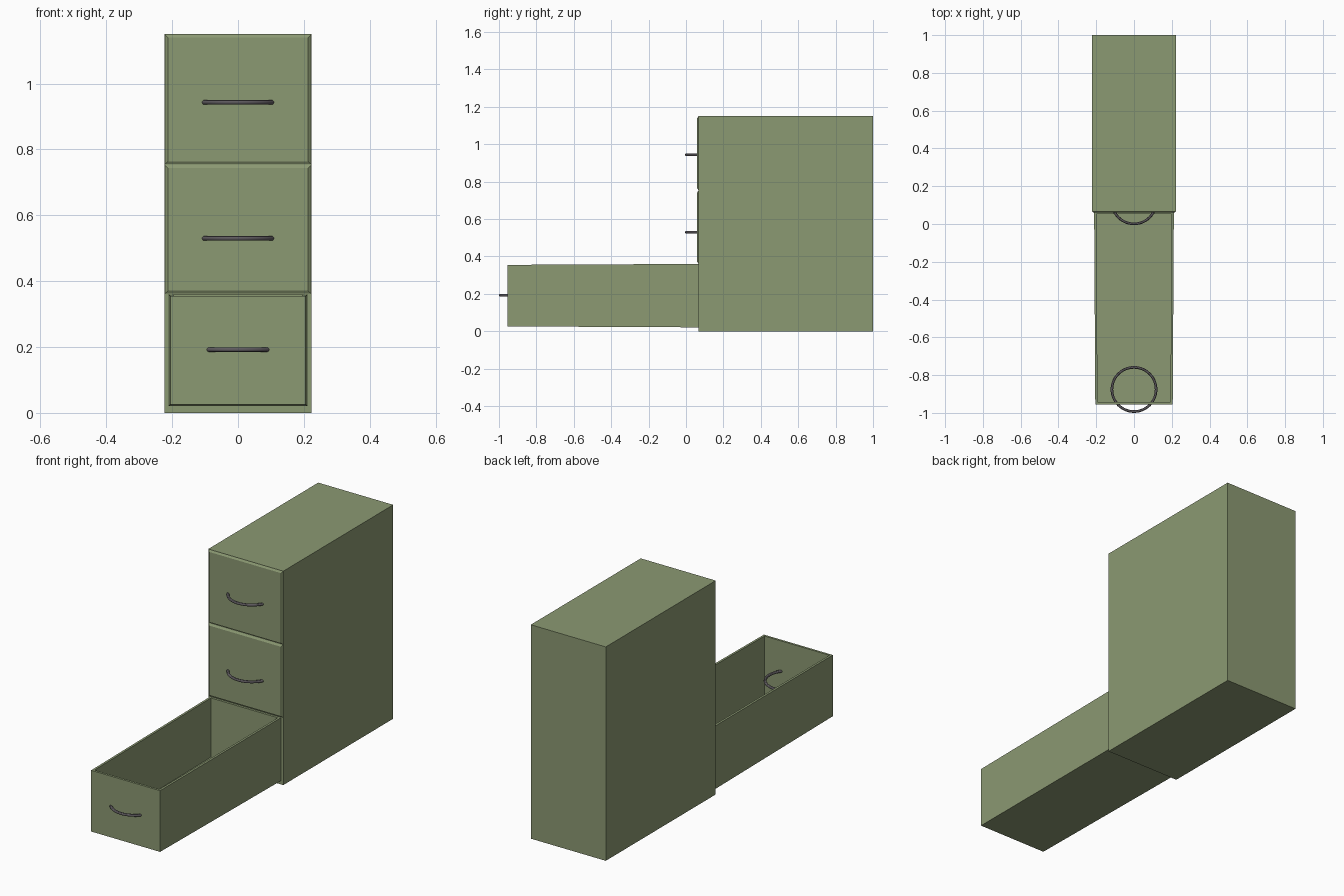
import bpy, bmesh

if "Cube" in bpy.data.objects:
    bpy.data.objects.remove(bpy.data.objects["Cube"])


def material(name, color):
    m = bpy.data.materials.new(name)
    m.diffuse_color = color
    m.use_nodes = True
    m.node_tree.nodes["Principled BSDF"].inputs["Base Color"].default_value = m.diffuse_color
    return m


GREEN = material("green_paint", (0.26, 0.32, 0.17, 1))
METAL = material("dark_metal", (0.11, 0.10, 0.11, 1))


def tapered_box(name, back, front, tray_depth=0):
    """Box between two front-facing rectangles (half width, z0, z1, y)."""
    bm = bmesh.new()
    rings = []
    for w, z0, z1, y in (back, front):
        rings.append([bm.verts.new(p) for p in
                      ((-w, y, z0), (w, y, z0), (w, y, z1), (-w, y, z1))])
    b, f = rings
    bm.faces.new(f)
    bm.faces.new(b[::-1])
    sides = []
    for i in range(4):
        j = (i + 1) % 4
        sides.append(bm.faces.new((f[i], b[i], b[j], f[j])))
    bmesh.ops.recalc_face_normals(bm, faces=bm.faces[:])
    if tray_depth:
        # hollow the top: narrow rim, then push the inner face down
        top = sides[2]
        bmesh.ops.inset_region(bm, faces=[top], thickness=0.012,
                               use_even_offset=True)
        res = bmesh.ops.extrude_face_region(bm, geom=[top])
        verts = [v for v in res["geom"] if isinstance(v, bmesh.types.BMVert)]
        bmesh.ops.translate(bm, verts=verts, vec=(0, 0, -tray_depth))
        if top.is_valid:
            bmesh.ops.delete(bm, geom=[top], context='FACES_ONLY')
        bmesh.ops.recalc_face_normals(bm, faces=bm.faces[:])
    me = bpy.data.meshes.new(name)
    bm.to_mesh(me)
    bm.free()
    me.materials.append(GREEN)
    ob = bpy.data.objects.new(name, me)
    bpy.context.collection.objects.link(ob)
    return ob


def handle(name, y, z):
    """Full ring passing through the drawer front."""
    bpy.ops.mesh.primitive_torus_add(location=(0, y, z), major_radius=0.117,
                                     minor_radius=0.007, major_segments=48,
                                     minor_segments=12)
    ob = bpy.context.object
    ob.name = name
    ob.data.materials.append(METAL)
    bpy.ops.object.shade_smooth_by_angle()


# cabinet body
tapered_box("cabinet", (0.223, 0, 1.15, 1.0), (0.223, 0, 1.15, 0.066))

# closed drawer fronts with chamfered edges
for label, z0, z1, hz in (("top", 0.755, 1.148, 0.943),
                          ("middle", 0.362, 0.752, 0.53)):
    tapered_box(label + "_drawer_front", (0.221, z0, z1, 0.066),
                (0.213, z0 + 0.009, z1 - 0.009, 0.06))
    handle(label + "_handle", 0.118, hz)

# open bottom drawer
tapered_box("bottom_drawer", (0.211, 0.021, 0.36, 0.0661),
            (0.205, 0.026, 0.355, -0.955), tray_depth=0.318)
handle("bottom_handle", -0.876, 0.192)
